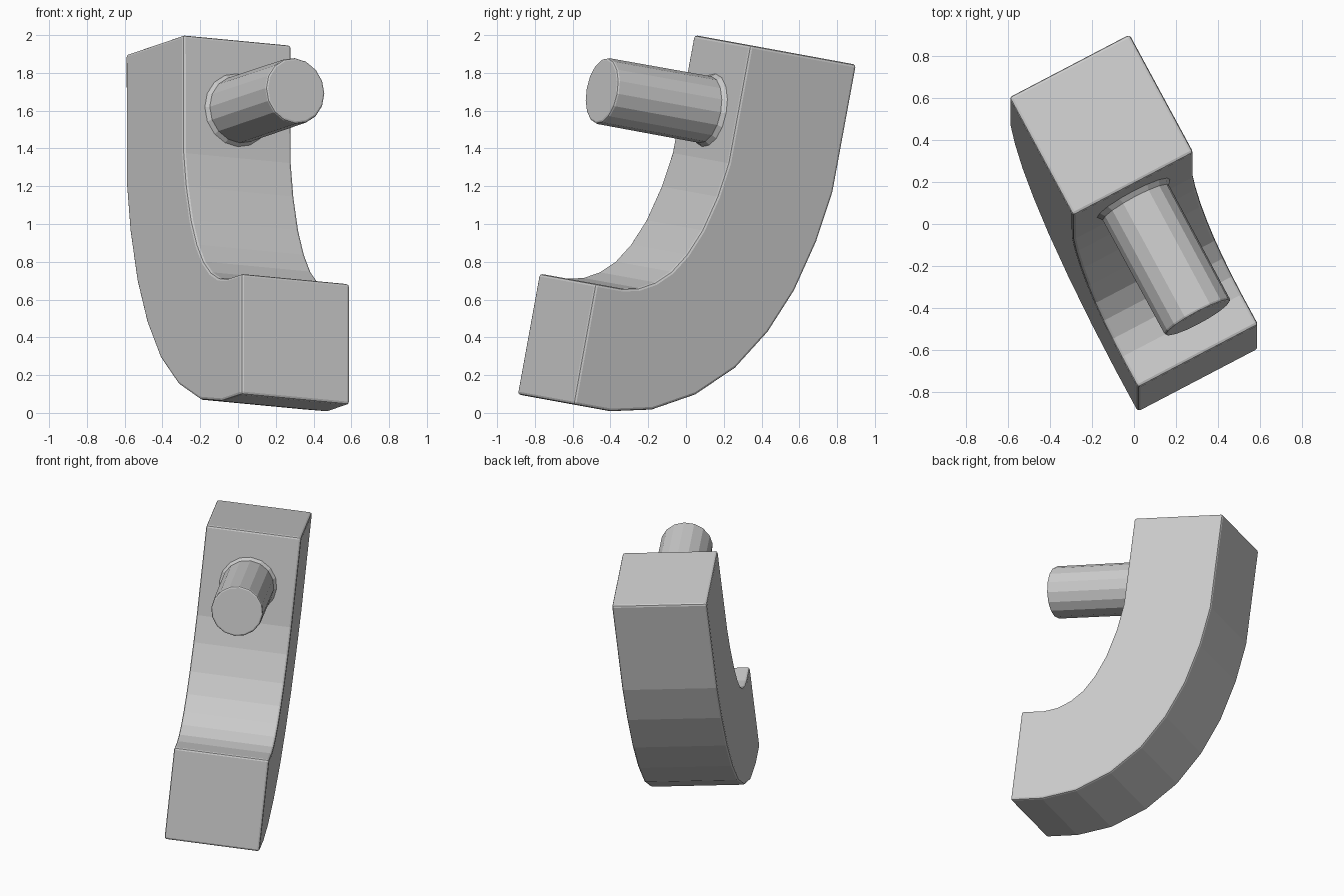
import bpy, bmesh, math
from mathutils import Matrix, Vector

if "Cube" in bpy.data.objects:
    bpy.data.objects.remove(bpy.data.objects["Cube"])

W = 0.65  # square cross-section
# Tilted frame: local x = width, y = back, z = up; origin at inner top corner
FRAME = (Matrix.Translation((-0.29, 0.04, 2.0))
         @ Matrix.Rotation(math.radians(-10.3), 4, 'X')
         @ Matrix.Rotation(math.radians(28), 4, 'Z'))

grey = bpy.data.materials.new("plain grey")
grey.diffuse_color = (0.6, 0.6, 0.6, 1)
grey.use_nodes = True
grey.node_tree.nodes["Principled BSDF"].inputs["Base Color"].default_value = grey.diffuse_color


def finish(name, bm, bevel, segments):
    bmesh.ops.recalc_face_normals(bm, faces=bm.faces)
    bm.transform(FRAME)
    me = bpy.data.meshes.new(name)
    bm.to_mesh(me)
    bm.free()
    me.materials.append(grey)
    ob = bpy.data.objects.new(name, me)
    bpy.context.collection.objects.link(ob)
    mod = ob.modifiers.new("soft edges", 'BEVEL')
    mod.width = bevel
    mod.segments = segments
    mod.limit_method = 'ANGLE'
    mod.angle_limit = math.radians(50)
    return ob


# Curved arm: outer edge path (back, up); the inner edge is its offset
outer = [Vector(p) for p in (
    (0.65, 0), (0.648, -0.686), (0.605, -0.958), (0.527, -1.235),
    (0.415, -1.477), (0.262, -1.694), (0.057, -1.87), (-0.184, -1.99),
    (-0.427, -2.038), (-0.657, -2.038))]
inner = []
for i, p in enumerate(outer):
    a = (p - outer[i - 1]).normalized() if i else Vector((0, -1))
    b = (outer[i + 1] - p).normalized() if i < len(outer) - 1 else Vector((-1, 0))
    t = (a + b).normalized()
    n = Vector((t.y, -t.x))
    inner.append(p + n * W / max(t.dot(b), 0.5))

bm = bmesh.new()
rings = [[bm.verts.new((x, q.x, q.y)) for x, q in
          ((0, o), (W, o), (W, n), (0, n))] for o, n in zip(outer, inner)]
for r, s in zip(rings, rings[1:]):
    for k in range(4):
        bm.faces.new((r[k], r[(k + 1) % 4], s[(k + 1) % 4], s[k]))
bm.faces.new(rings[0])
bm.faces.new(rings[-1])
finish("curved_arm", bm, 0.015, 2)

# Peg: turned profile with a small flare where it meets the arm
SIDES = 16
bm = bmesh.new()
rings = []
for radius, y in ((0.197, 0.03), (0.197, 0.0), (0.179, -0.025), (0.177, -0.657)):
    rings.append([bm.verts.new((W / 2 + radius * math.cos(2 * math.pi * k / SIDES), y,
                                -0.377 + radius * math.sin(2 * math.pi * k / SIDES)))
                  for k in range(SIDES)])
for r, s in zip(rings, rings[1:]):
    for k in range(SIDES):
        j = (k + 1) % SIDES
        bm.faces.new((r[k], r[j], s[j], s[k]))
bm.faces.new(rings[0])
bm.faces.new(rings[-1])
finish("peg", bm, 0.012, 2)
